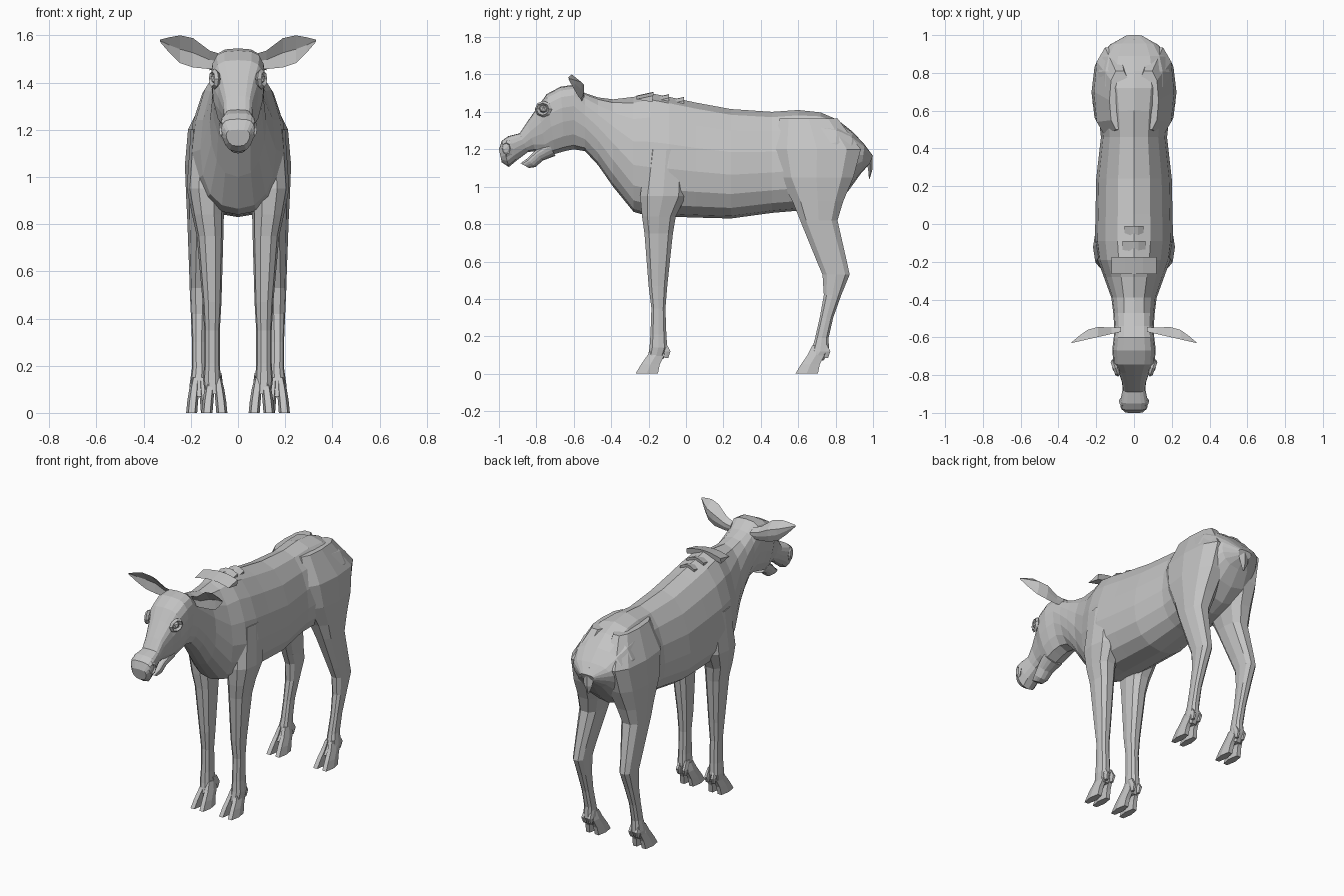
import bpy, bmesh, math
from mathutils import Matrix, Vector

if "Cube" in bpy.data.objects:
    bpy.data.objects.remove(bpy.data.objects["Cube"])

hide = bpy.data.materials.new("grey hide")
hide.diffuse_color = (0.55, 0.55, 0.55, 1)
hide.use_nodes = True
hide.node_tree.nodes["Principled BSDF"].inputs["Base Color"].default_value = hide.diffuse_color


def finish(name, bm, mirror=False):
    bmesh.ops.recalc_face_normals(bm, faces=bm.faces)
    me = bpy.data.meshes.new(name)
    bm.to_mesh(me)
    bm.free()
    me.materials.append(hide)
    ob = bpy.data.objects.new(name, me)
    bpy.context.collection.objects.link(ob)
    if mirror:
        ob.modifiers.new("mirror", 'MIRROR').use_mirror_merge = False
    return ob


def loft(name, rings, mirror=False):
    """Skin a list of closed rings and cap both ends."""
    bm = bmesh.new()
    rows = [[bm.verts.new(p) for p in r] for r in rings]
    n = len(rows[0])
    for a, b in zip(rows, rows[1:]):
        for i in range(n):
            j = (i + 1) % n
            bm.faces.new((a[i], a[j], b[j], b[i]))
    bm.faces.new(rows[0])
    bm.faces.new(rows[-1])
    return finish(name, bm, mirror)


def section(y, top, bottom, w):
    """Upright ring: blunt on the head, pear-shaped on the trunk, leaning on the face."""
    trunk = max(0, min(1, (y + .6) / .33, (1 - y) / .4))
    lean = min(.045, (-.6 - y) * .3, (y + 1.01) * 1.5) if y < -.6 else -.02 * (y > .55)
    half = []
    for i in range(9):
        a = math.pi * i / 8
        c = math.cos(a)
        # wide point sits high on the head and low on the trunk
        t = .5 + .5 * c
        t += (.17 - .27 * trunk) * math.sin(a) ** 2
        x = w * math.sin(a) ** (.7 + .2 * trunk)
        half.append((x, y + lean * (1 - t), bottom + (top - bottom) * t))
    return half + [(-x, yy, z) for x, yy, z in half[-2:0:-1]]


def ring(z, y0, y1, x0, x1, n=10):
    """Horizontal rounded ring for legs and toes."""
    pts = []
    for i in range(n):
        a = 2 * math.pi * (i + .5) / n
        c, s = math.cos(a), math.sin(a)
        c = math.copysign(abs(c / math.cos(math.pi / n)) ** .8, c)
        s = math.copysign(abs(s) ** .8, s)
        pts.append(((x0 + x1) / 2 + s * (x1 - x0) / 2, (y0 + y1) / 2 + c * (y1 - y0) / 2, z))
    return pts


# head, neck and trunk as one skin: y, top, bottom, half width
loft("head_and_body", [section(*r) for r in [
    (-1, 1.2, 1.13, .05), (-.985, 1.245, 1.105, .07), (-.95, 1.27, 1.14, .073),
    (-.89, 1.285, 1.185, .06), (-.85, 1.345, 1.19, .064), (-.79, 1.43, 1.165, .085),
    (-.745, 1.495, 1.175, .11), (-.67, 1.535, 1.19, .115), (-.6, 1.545, 1.2, .107),
    (-.54, 1.5, 1.19, .105), (-.47, 1.477, 1.115, .11), (-.39, 1.467, 1, .12),
    (-.28, 1.48, .865, .16), (-.19, 1.5, .84, .193), (-.09, 1.48, .84, .207),
    (.05, 1.45, .835, .204), (.24, 1.415, .83, .2), (.46, 1.4, .86, .175),
    (.6, 1.41, .87, .19), (.72, 1.397, .88, .2), (.81, 1.358, .91, .2),
    (.89, 1.295, .98, .175), (.955, 1.225, 1.07, .13), (1, 1.165, 1.12, .045)]])

# lower jaw
loft("lower_jaw", [section(*r) for r in [
    (-.885, 1.125, 1.1, .03), (-.85, 1.15, 1.105, .043),
    (-.81, 1.19, 1.14, .05), (-.74, 1.24, 1.165, .065)]])

# legs: z, front y, back y, inner x, outer x
loft("front_leg", [ring(*r) for r in [
    (.08, -.205, -.12, .07, .14), (.14, -.195, -.1, .073, .148),
    (.21, -.19, -.105, .077, .143), (.35, -.185, -.11, .077, .143),
    (.47, -.2, -.1, .07, .15), (.75, -.222, -.07, .062, .175),
    (.84, -.235, -.055, .06, .195), (.95, -.245, 0, .05, .217),
    (1.2, -.21, 0, .04, .2)]], True)
loft("hind_leg", [ring(*r) for r in [
    (.07, .64, .735, .13, .205), (.12, .67, .765, .132, .205),
    (.19, .69, .762, .135, .195), (.3, .715, .787, .138, .195),
    (.42, .737, .83, .13, .2), (.53, .73, .875, .122, .205),
    (.6, .7, .86, .115, .207), (.82, .61, .81, .08, .215),
    (.92, .57, .84, .05, .22), (1.05, .5, .895, .02, .225),
    (1.2, .465, .935, .02, .212), (1.365, .5, .81, .02, .13)]], True)

# cloven toes and dewclaws, repeated on both sides of each foot
TOE = [(0, -.27, -.15, .008, .055), (.05, -.24, -.14, .004, .05),
       (.1, -.205, -.115, 0, .042), (.15, -.18, -.12, 0, .03)]
DEWCLAW = [(.085, -.115, -.095, .012, .03), (.12, -.125, -.083, .008, .036),
           (.17, -.15, -.11, .01, .03)]
for leg, y, x in (("front", 0, .1), ("hind", .855, .165)):
    for side, s in (("inner", -1), ("outer", 1)):
        for part, rows in (("toe", TOE), ("dewclaw", DEWCLAW)):
            loft(f"{leg}_{side}_{part}", [
                ring(z, y + a, y + b, *sorted((x + s * near, x + s * far)), n=6)
                for z, a, b, near, far in rows], True)

# cupped ears: x, upper edge z, lower edge z, sweeping forward to the tip
ear = []
for x, hi, lo in [(.07, 1.52, 1.46), (.12, 1.535, 1.457), (.19, 1.588, 1.464),
                  (.245, 1.6, 1.482), (.29, 1.592, 1.525), (.33, 1.582, 1.572)]:
    tall = hi - lo
    yu = -.555 - .075 * x / .33
    yl = yu + tall * .3
    ym, zm, cup = (yu + yl) / 2, (hi + lo) / 2, tall * .28
    ear.append([(x, yu, hi), (x, ym + cup, zm + tall * .16), (x, ym + cup, zm - tall * .16),
                (x, yl, lo), (x, ym + cup * .6, zm)])
loft("ear", ear, True)

# short hanging tail
loft("tail", [[(-w, y, z), (0, y - w * .4, z), (w, y, z), (0, y + w * .4, z)]
              for w, y, z in [(.05, .955, 1.2), (.04, .98, 1.155),
                              (.028, .985, 1.09), (.004, .98, 1.04)]])

# tufts over the withers
for i, (y, z, w) in enumerate([(-.185, 1.507, .12), (-.1, 1.495, .06), (-.02, 1.48, .05)]):
    tuft = []
    for k in (-1, -.4, 0, .4, 1):
        h = z - .02 * k * k
        tuft.append([(w * k, y - .08, h - .02), (w * k, y + .01, h), (w * k, y + .005, h - .035)])
    loft(f"mane_tuft_{i + 1}", tuft)


def rim(name, loc, r, thick, stretch, n=8, k=4):
    """Low-poly loop facing sideways and slightly forward."""
    m = Matrix.Translation(loc) @ Matrix.Rotation(-.35, 4, 'Z')
    bm = bmesh.new()
    v = []
    for i in range(n):
        a = 2 * math.pi * i / n
        for j in range(k):
            b = 2 * math.pi * j / k
            q = r + thick * math.cos(b)
            v.append(bm.verts.new(m @ Vector((
                thick * math.sin(b), q * math.cos(a), q * math.sin(a) * stretch))))
    for i in range(n):
        for j in range(k):
            i2, j2 = (i + 1) % n, (j + 1) % k
            bm.faces.new((v[i*k+j], v[i2*k+j], v[i2*k+j2], v[i*k+j2]))
    finish(name, bm, True)


# eyes with lids, and nostril rims
rim("eyelid", (.099, -.762, 1.415), .036, .013, .9)
bm = bmesh.new()
bmesh.ops.create_icosphere(bm, subdivisions=1, radius=.024,
                           matrix=Matrix.Translation((.094, -.762, 1.415)))
finish("eye", bm, True)
rim("nostril", (.062, -.957, 1.205), .024, .011, 1.3)
